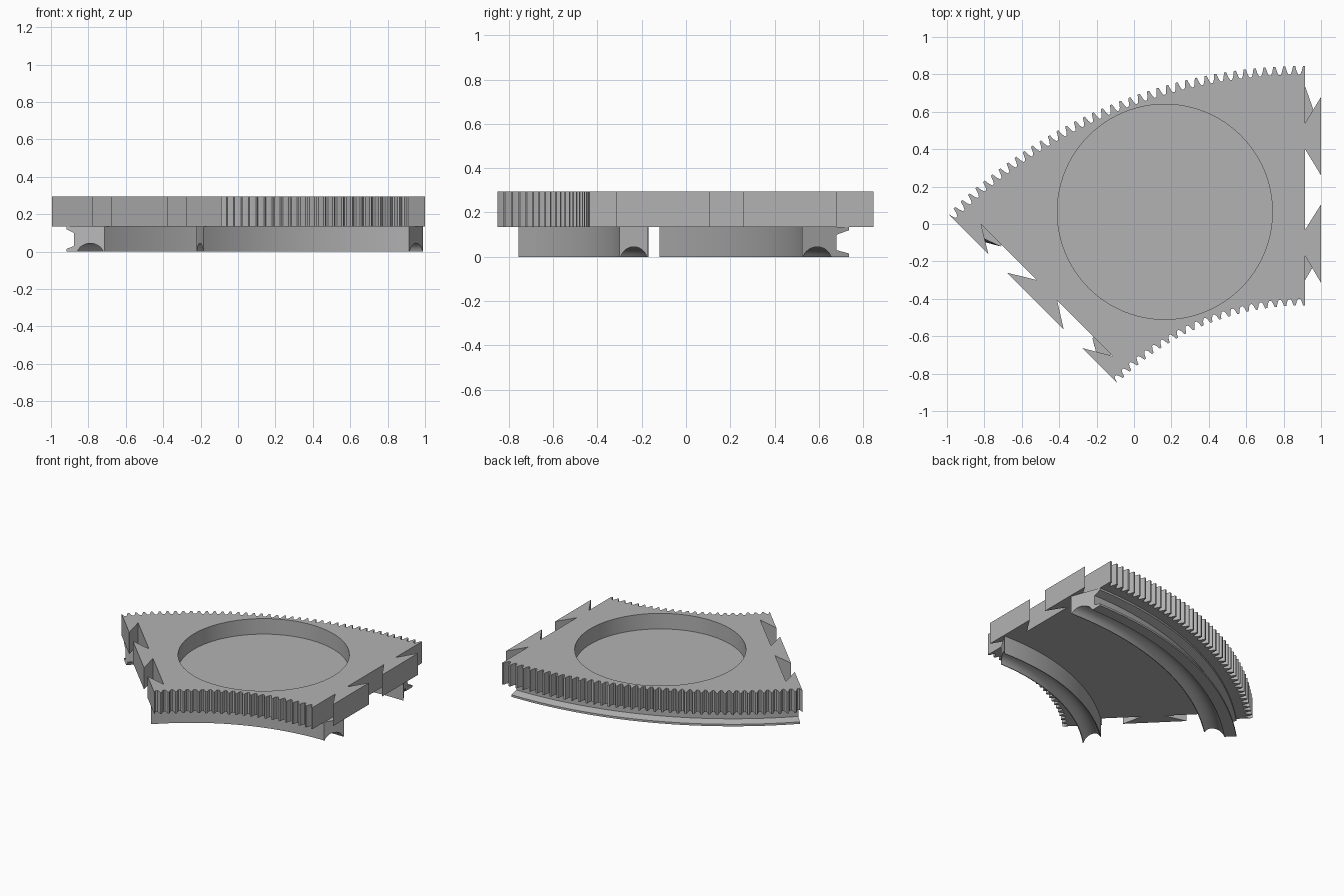
import bpy, bmesh, math

cube = bpy.data.objects.get("Cube")
if cube:
    bpy.data.objects.remove(cube)

CX, CY = 0.915, -1.855          # centre of the curved section
SWEEP = math.radians(45)
BOTTOM, TOP, FLOOR = 0.135, 0.295, 0.18

grey = bpy.data.materials.new("plain grey")
grey.use_nodes = True
grey.diffuse_color = (0.45, 0.45, 0.45, 1)
grey.node_tree.nodes["Principled BSDF"].inputs["Base Color"].default_value = (0.45, 0.45, 0.45, 1)


def polar(r, angle, shift=0.0):
    """Point at a radius and angle, shifted square to the radius."""
    s, c = math.sin(angle), math.cos(angle)
    return CX - r * s + shift * c, CY + r * c + shift * s


def finish(bm, name):
    bmesh.ops.recalc_face_normals(bm, faces=bm.faces)
    mesh = bpy.data.meshes.new(name)
    bm.to_mesh(mesh)
    bm.free()
    mesh.materials.append(grey)
    obj = bpy.data.objects.new(name, mesh)
    bpy.context.collection.objects.link(obj)
    bpy.ops.object.select_all(action="DESELECT")
    obj.select_set(True)
    bpy.context.view_layer.objects.active = obj
    bpy.ops.object.shade_smooth_by_angle(angle=math.radians(30))
    return obj


def toothed_arc(valley, tip, count):
    """Row of rounded gear teeth along an arc."""
    shape = [(0, 1), (0.22, 1), (0.36, 0.35), (0.5, 0), (0.72, 0), (0.86, 0.35)]
    pts = [polar(valley + (tip - valley) * h, SWEEP * (i + f) / count)
           for i in range(count) for f, h in shape]
    return pts + [polar(tip, SWEEP)]


def ring(bm, pts, z):
    return [bm.verts.new((x, y, z)) for x, y in pts]


def loop_edges(bm, verts):
    return [bm.edges.new((v, verts[i - 1])) for i, v in enumerate(verts)]


def walls(bm, a, b):
    for i in range(len(a)):
        bm.faces.new((a[i - 1], a[i], b[i], b[i - 1]))


# Toothed plate with dovetails at one end and matching slots at the other
dovetails = [(2.395, 0), (2.535, 0.085), (2.115, 0.085), (2.255, 0),
             (1.825, 0), (1.96, 0.085), (1.54, 0.085), (1.685, 0)]
outline = toothed_arc(2.655, 2.70, 40)
outline += [polar(r, SWEEP, t) for r, t in dovetails]
outline += reversed(toothed_arc(1.455, 1.42, 22))
outline += [polar(r, 0, t) for r, t in reversed(dovetails)]
circle = [(0.165 + 0.575 * math.cos(math.tau * i / 96),
           0.065 + 0.575 * math.sin(math.tau * i / 96)) for i in range(96)]

bm = bmesh.new()
low, high = ring(bm, outline, BOTTOM), ring(bm, outline, TOP)
rim, floor = ring(bm, circle, TOP), ring(bm, circle, FLOOR)
low_edges = loop_edges(bm, low)
top_edges = loop_edges(bm, high) + loop_edges(bm, rim)
bmesh.ops.triangle_fill(bm, edges=low_edges, use_beauty=True, normal=(0, 0, -1))
bmesh.ops.triangle_fill(bm, edges=top_edges, use_beauty=True, normal=(0, 0, 1))
walls(bm, low, high)
walls(bm, rim, floor)
bm.faces.new(floor)
finish(bm, "toothed_plate")


def groove(start, end, depth=0.045, steps=12):
    """Shallow round channel in the underside of a rail."""
    half = (end - start) / 2
    radius = (half ** 2 + depth ** 2) / (2 * depth)
    reach = math.asin(half / radius)
    pts = []
    for i in range(steps + 1):
        a = reach * (2 * i / steps - 1)
        pts.append((start + half + radius * math.sin(a), depth - radius * (1 - math.cos(a))))
    return pts


def rail(name, profile, skew, steps=48):
    """Sweep a profile along the arc; the ends are slanted like the dovetails."""
    bm = bmesh.new()
    rings = []
    for i in range(steps + 1):
        rings.append([bm.verts.new((*polar(r, SWEEP * i / steps - skew(r) / r), z))
                      for r, z in profile])
    for a, b in zip(rings, rings[1:]):
        walls(bm, a, b)
    bm.faces.new(rings[0])
    bm.faces.new(rings[-1])
    return finish(bm, name)


# Inner grooved rail
inner = [(1.555, BOTTOM), (1.555, 0)] + groove(1.56, 1.68) + [(1.685, 0), (1.685, BOTTOM)]
rail("inner_rail", inner, lambda r: 0.58 * (r - 1.555))

# Outer grooved rail with a channelled outer side
outer = [(2.38, BOTTOM), (2.38, 0)] + groove(2.385, 2.51) + [
    (2.59, 0), (2.59, 0.015), (2.535, 0.03), (2.535, 0.1), (2.59, 0.12), (2.59, BOTTOM)]
rail("outer_rail", outer, lambda r: max(0, 0.58 * (2.51 - r)))
